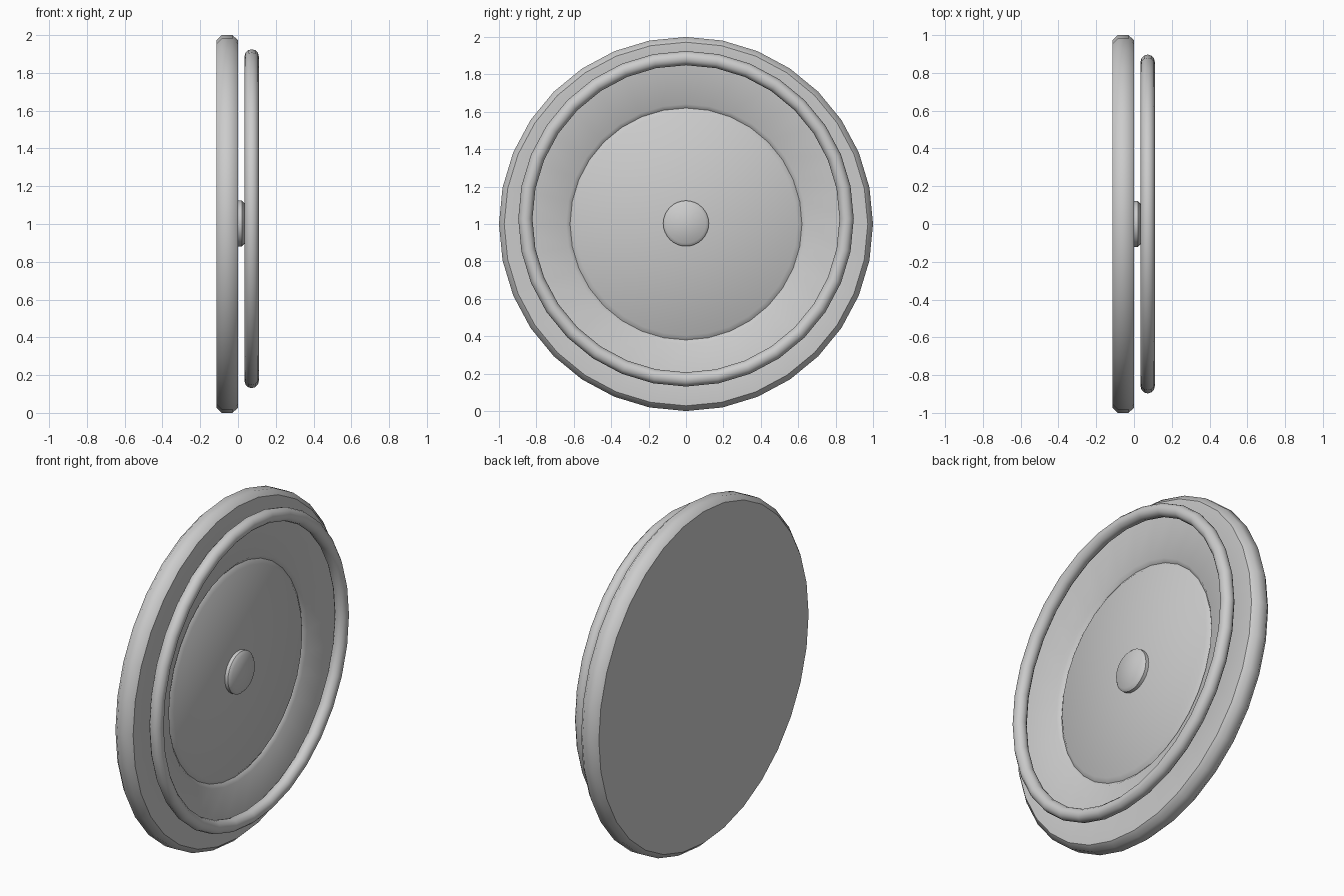
import bpy, math

if "Cube" in bpy.data.objects:
    bpy.data.objects.remove(bpy.data.objects["Cube"])

SIDES = 32


def lathe(name, profile, z, closed=False, angle=45):
    """Spin (x, radius) points around the x axis at height z."""
    n = len(profile)
    verts = []
    for i in range(SIDES):
        a = 2 * math.pi * i / SIDES
        verts += [(x, r * math.cos(a), r * math.sin(a)) for x, r in profile]
    faces = []
    for i in range(SIDES):
        j = (i + 1) % SIDES
        for k in range(n if closed else n - 1):
            m = (k + 1) % n
            faces.append((i * n + k, j * n + k, j * n + m, i * n + m))
    if not closed:  # flat end caps
        faces.append([i * n for i in reversed(range(SIDES))])
        faces.append([i * n + n - 1 for i in range(SIDES)])
    mesh = bpy.data.meshes.new(name)
    mesh.from_pydata(verts, [], faces)
    obj = bpy.data.objects.new(name, mesh)
    obj.location.z = z
    bpy.context.collection.objects.link(obj)
    bpy.ops.object.select_all(action='DESELECT')
    obj.select_set(True)
    bpy.context.view_layer.objects.active = obj
    bpy.ops.object.mode_set(mode='EDIT')
    bpy.ops.mesh.select_all(action='SELECT')
    bpy.ops.mesh.normals_make_consistent(inside=False)
    bpy.ops.object.mode_set(mode='OBJECT')
    bpy.ops.object.shade_smooth_by_angle(angle=math.radians(angle))
    return obj


# Chamfered disc with a V groove cut into its front face
lathe("disc", [(-0.115, 0.972), (-0.086, 1.0), (-0.029, 1.0), (0, 0.972),
               (0, 0.641), (-0.018, 0.62), (0, 0.595)], 1.0)

# Small central button with a chamfered front edge
lathe("centre_button", [(-0.01, 0.122), (0.02, 0.122), (0.035, 0.106)], 1.003)

# Floating round ring in front of the disc, slightly above centre
ring = [(0.0725 + 0.038 * math.cos(t * math.pi / 6),
         0.859 + 0.038 * math.sin(t * math.pi / 6)) for t in range(12)]
lathe("front_ring", ring, 1.028, closed=True)
